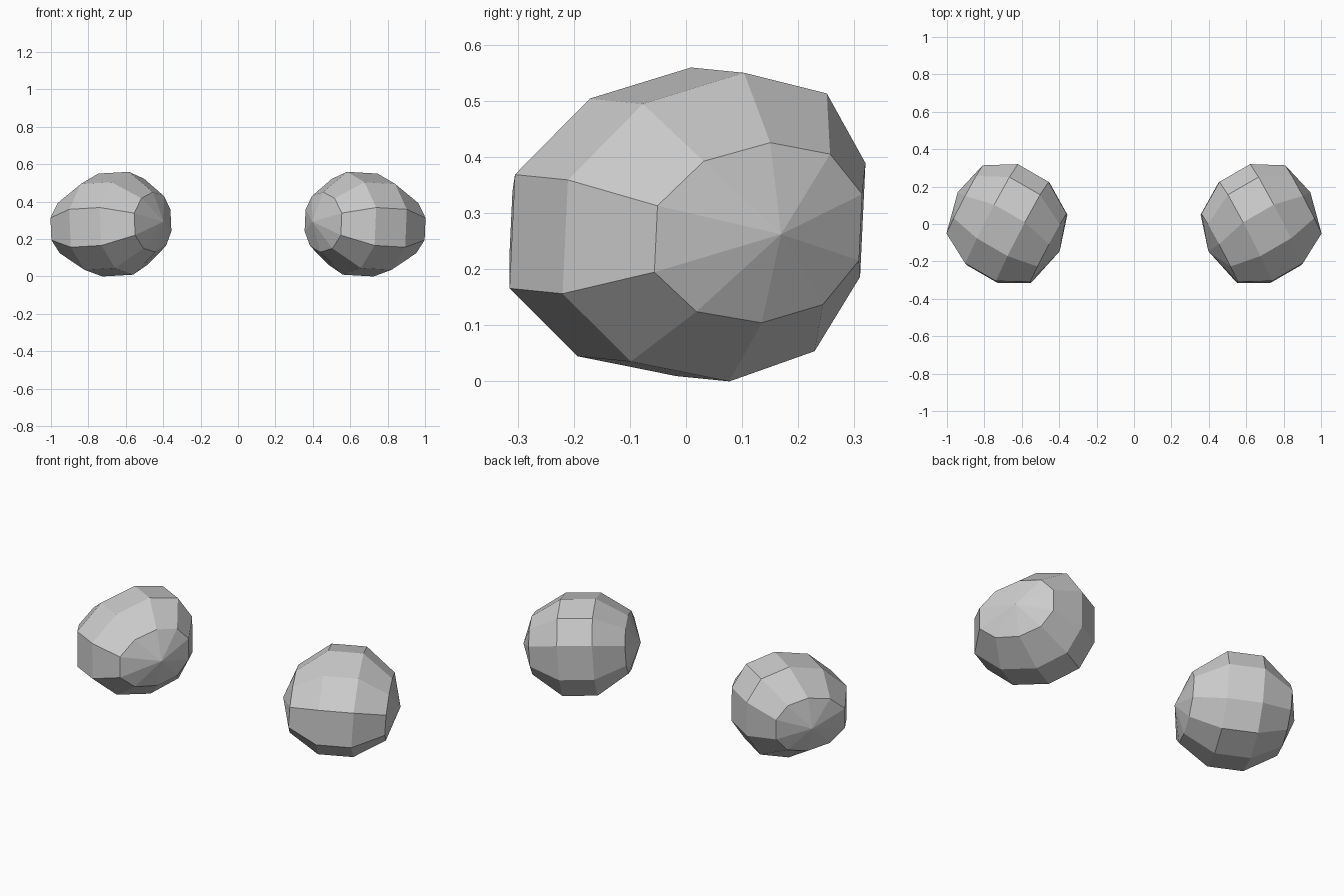
import bpy, bmesh
from math import sin, cos, pi, copysign

if "Cube" in bpy.data.objects:
    bpy.data.objects.remove(bpy.data.objects["Cube"])

# Ring profile along the tilted pole axis: (distance, half width, half height)
RINGS = [(0.261, 0.217, 0.1605), (0.095, 0.3155, 0.275),
         (-0.094, 0.3155, 0.275), (-0.256, 0.217, 0.1605)]
POLE = 0.315
SEGMENTS = 10
CENTRE = (0.67, 0.012, 0.281)


def place(u, v, w):
    """Slightly bend and tilt a ball point, then turn the pole axis 30 degrees."""
    if v or w:
        v += 0.018 - 0.053 * (w / 0.275) ** 2
    u2 = u - 0.035 * v + 0.06 * w
    v2 = v - 0.02 * w
    z = w - 0.05 * u - 0.05 * v
    c, s = cos(pi / 6), sin(pi / 6)
    return (CENTRE[0] + c * u2 + s * v2, CENTRE[1] + s * u2 - c * v2, CENTRE[2] + z)


# Ten-sided, five-band ball with flat faces
bm = bmesh.new()
rings = []
for u, hv, hw in RINGS:
    ring = []
    for i in range(SEGMENTS):
        a = 2 * pi * i / SEGMENTS
        w = copysign(abs(cos(a)) ** 0.85, cos(a)) * hw
        ring.append(bm.verts.new(place(u, sin(a) * hv, w)))
    rings.append(ring)
outer = bm.verts.new(place(POLE, 0, 0))
inner = bm.verts.new(place(-POLE, 0, 0))
for i in range(SEGMENTS):
    j = (i + 1) % SEGMENTS
    bm.faces.new((outer, rings[0][i], rings[0][j]))
    bm.faces.new((inner, rings[-1][j], rings[-1][i]))
    for a, b in zip(rings, rings[1:]):
        bm.faces.new((a[i], b[i], b[j], a[j]))
bmesh.ops.recalc_face_normals(bm, faces=bm.faces)
zmin = min(v.co.z for v in bm.verts)
bmesh.ops.translate(bm, verts=bm.verts, vec=(0, 0, -zmin))

mesh = bpy.data.meshes.new("eyeballs")
bm.to_mesh(mesh)
bm.free()
eyes = bpy.data.objects.new("eyeballs", mesh)
bpy.context.collection.objects.link(eyes)

# Mirrored second ball
mirror = eyes.modifiers.new("mirror", 'MIRROR')
mirror.use_axis = (True, False, False)
mirror.use_mirror_merge = False
